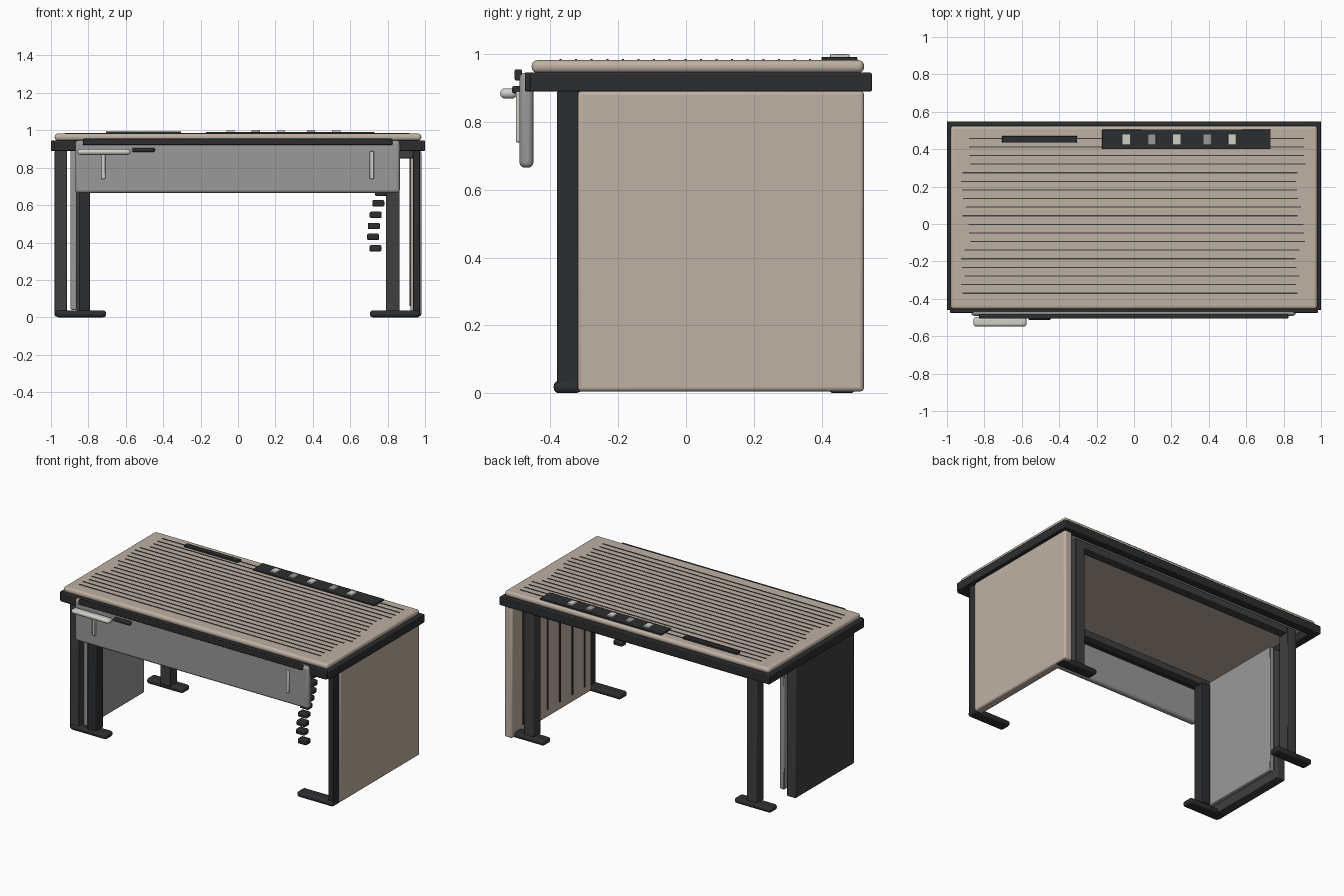
import bpy
import random

random.seed(4)


def material(name, rgb):
    m = bpy.data.materials.new(name)
    m.diffuse_color = (*rgb, 1)
    return m


TAN = material("tan", (0.52, 0.44, 0.37))
BLACK = material("charcoal", (0.025, 0.027, 0.03))
DARK = material("dark_grey", (0.05, 0.05, 0.053))
GREY = material("mid_grey", (0.32, 0.32, 0.32))
PALE = material("pale", (0.62, 0.63, 0.58))


def box(name, x, y, z, mat, bevel=0.004, segments=2):
    """Bevelled box given by its (min, max) range on each axis."""
    bpy.ops.mesh.primitive_cube_add(size=1, location=[(a + b) / 2 for a, b in (x, y, z)])
    o = bpy.context.object
    o.name = name
    o.scale = [b - a for a, b in (x, y, z)]
    bpy.ops.object.transform_apply(location=False, rotation=False, scale=True)
    o.data.materials.append(mat)
    if bevel:
        m = o.modifiers.new("bevel", 'BEVEL')
        m.width = bevel
        m.segments = segments
        bpy.ops.object.shade_smooth_by_angle()
    return o


# Table top slab and the dark frame ring below it
box("top_slab", (-0.98, 0.98), (-0.455, 0.525), (0.945, 0.982), TAN, 0.016, 4)
for side, y in (("front", (-0.475, -0.42)), ("back", (0.495, 0.548))):
    box(f"frame_{side}", (-0.985, 0.985), y, (0.89, 0.945), BLACK)
for side, x in (("left", (-1.0, -0.945)), ("right", (0.945, 1.0))):
    box(f"frame_{side}", x, (-0.46, 0.548), (0.89, 0.945), BLACK)

# Fine raised lines along the top
for i in range(19):
    shift = random.uniform(-0.03, 0.03)
    y = -0.37 + i * 0.046
    box(f"top_line_{i}", (-0.9 + shift, 0.89 + shift), (y - 0.003, y + 0.003),
        (0.979, 0.985), DARK, 0)

# Control strip with buttons, and the separate slot
box("control_strip", (-0.17, 0.73), (0.40, 0.505), (0.98, 0.991), BLACK, 0.002)
for i, x in enumerate((-0.04, 0.095, 0.23, 0.39, 0.525)):
    box(f"button_{i}", (x - 0.022, x + 0.022), (0.425, 0.482), (0.988, 1.0),
        GREY if i % 2 else PALE, 0.002)
box("top_slot", (-0.705, -0.305), (0.435, 0.47), (0.98, 0.994), BLACK, 0.002)

# Under-frame rails
box("front_rail", (-0.86, 0.96), (-0.375, -0.32), (0.85, 0.895), DARK)
box("back_rail", (-0.86, 0.86), (0.42, 0.48), (0.85, 0.895), DARK)

# Front panel with its cap strip, pulls and hanging handle
box("front_panel", (-0.87, 0.865), (-0.491, -0.45), (0.665, 0.945), GREY, 0.016, 4)
box("panel_cap", (-0.83, 0.825), (-0.505, -0.484), (0.922, 0.955), BLACK)
for side, x in (("left", -0.72), ("right", 0.715)):
    box(f"panel_pull_{side}", (x - 0.011, x + 0.011), (-0.502, -0.485), (0.74, 0.89), PALE)
box("handle_grip", (-0.858, -0.575), (-0.548, -0.498), (0.869, 0.899), PALE, 0.0145, 4)
box("handle_latch", (-0.565, -0.445), (-0.513, -0.485), (0.884, 0.906), BLACK, 0.006)

# Right side panel with a dark front edge and grooved inner face
box("right_panel", (0.922, 0.98), (-0.32, 0.525), (0.005, 0.892), TAN, 0.012, 3)
box("right_panel_edge", (0.935, 0.972), (-0.38, -0.312), (0.003, 0.892), BLACK)
for i in range(6):
    y = -0.24 + i * 0.13
    box(f"inner_groove_{i}", (0.916, 0.926), (y - 0.005, y + 0.005), (0.06, 0.85), DARK, 0)

# Left side: dark outer panel and grey inner panel with a gap between
box("left_outer_panel", (-0.98, -0.915), (-0.38, 0.24), (0.005, 0.892), DARK, 0.005)
box("left_inner_panel", (-0.895, -0.862), (-0.36, 0.24), (0.04, 0.892), GREY, 0.006)

# Posts
box("front_left_post", (-0.85, -0.79), (-0.38, -0.30), (0.03, 0.855), BLACK)
for side, s in (("left", -1), ("right", 1)):
    x = sorted((s * 0.79, s * 0.863))
    box(f"back_{side}_post", x, (0.41, 0.485), (0.03, 0.892), DARK)

# Flat feet
for side, s in (("left", -1), ("right", 1)):
    x = sorted((s * 0.705, s * 0.975))
    for end, y in (("front", (-0.39, -0.31)), ("back", (0.42, 0.50))):
        box(f"{end}_{side}_foot", x, y, (0, 0.037), BLACK, 0.016, 4)

# Hanging cable chain of small links
links = ((0.79, 0.83), (0.79, 0.775), (0.78, 0.72), (0.765, 0.665), (0.75, 0.61),
         (0.736, 0.548), (0.726, 0.488), (0.722, 0.43), (0.735, 0.369))
for i, (x, z) in enumerate(links):
    box(f"cable_link_{i}", (x - 0.032, x + 0.032), (-0.375, -0.325),
        (z - 0.017, z + 0.017), BLACK, 0.007)
